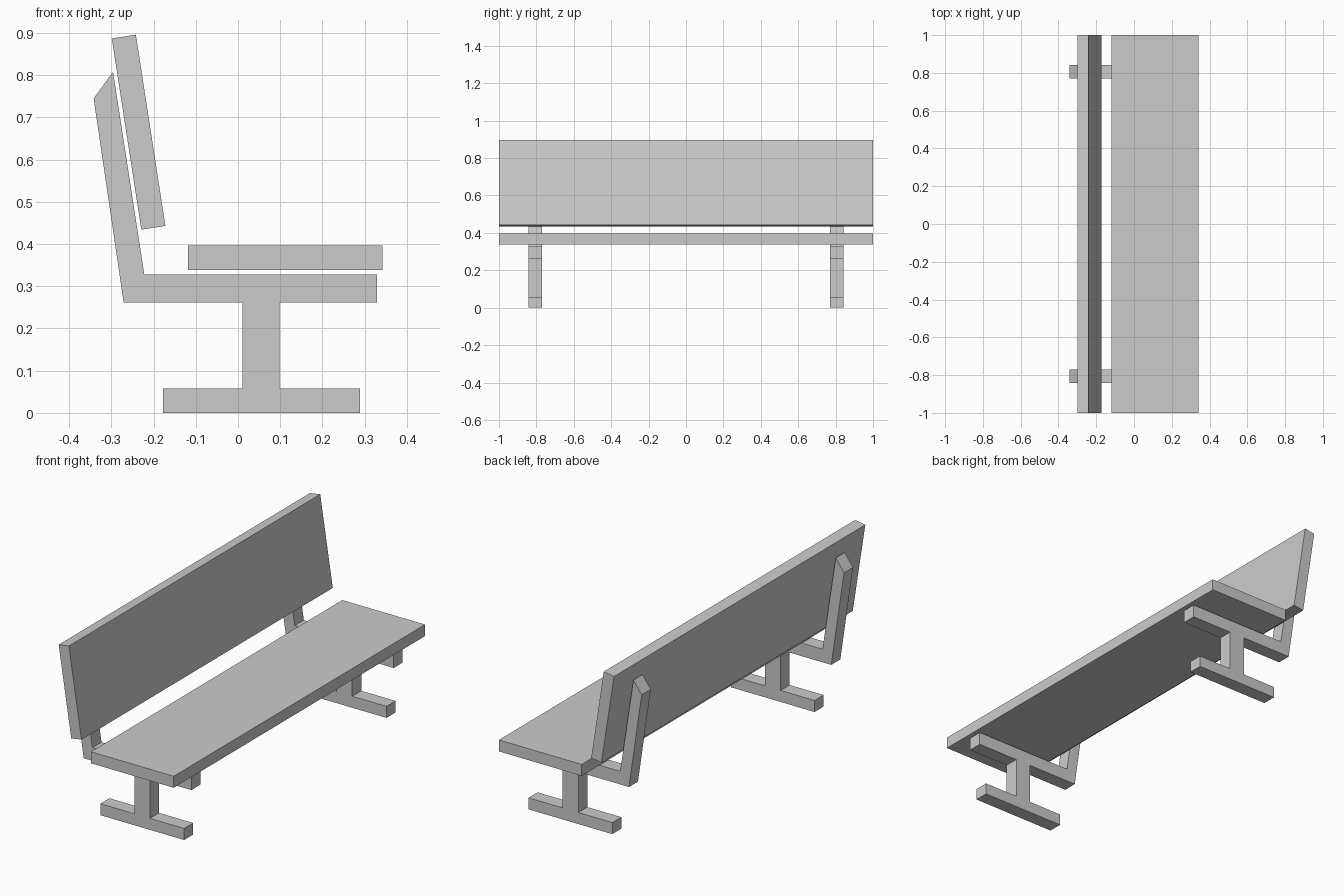
import bpy, bmesh

if "Cube" in bpy.data.objects:
    bpy.data.objects.remove(bpy.data.objects["Cube"])


def extrude_profile(name, points, y0, y1):
    """Solid made by sweeping an (x, z) side profile from y0 to y1."""
    bm = bmesh.new()
    face = bm.faces.new([bm.verts.new((x, y0, z)) for x, z in points])
    swept = bmesh.ops.extrude_face_region(bm, geom=[face])["geom"]
    verts = [g for g in swept if isinstance(g, bmesh.types.BMVert)]
    bmesh.ops.translate(bm, verts=verts, vec=(0, y1 - y0, 0))
    bmesh.ops.recalc_face_normals(bm, faces=bm.faces[:])
    mesh = bpy.data.meshes.new(name)
    bm.to_mesh(mesh)
    bm.free()
    obj = bpy.data.objects.new(name, mesh)
    bpy.context.collection.objects.link(obj)
    return obj


# Seat board
extrude_profile("seat", [(-0.119, 0.338), (0.342, 0.338),
                         (0.342, 0.396), (-0.119, 0.396)], -1, 1)

# Leaning backrest board
extrude_profile("backrest", [(-0.229, 0.434), (-0.172, 0.443),
                             (-0.242, 0.896), (-0.299, 0.887)], -1, 1)

# Support frames: foot, post, seat arm and bevelled back arm in one outline
frame = [(-0.178, 0), (0.289, 0), (0.289, 0.058), (0.098, 0.058),
         (0.098, 0.262), (0.329, 0.262), (0.329, 0.328), (-0.222, 0.328),
         (-0.296, 0.808), (-0.342, 0.745), (-0.271, 0.262),
         (0.011, 0.262), (0.011, 0.058), (-0.178, 0.058)]
for side, y in (("left", -0.805), ("right", 0.805)):
    extrude_profile(side + "_support_frame", frame, y - 0.036, y + 0.036)
